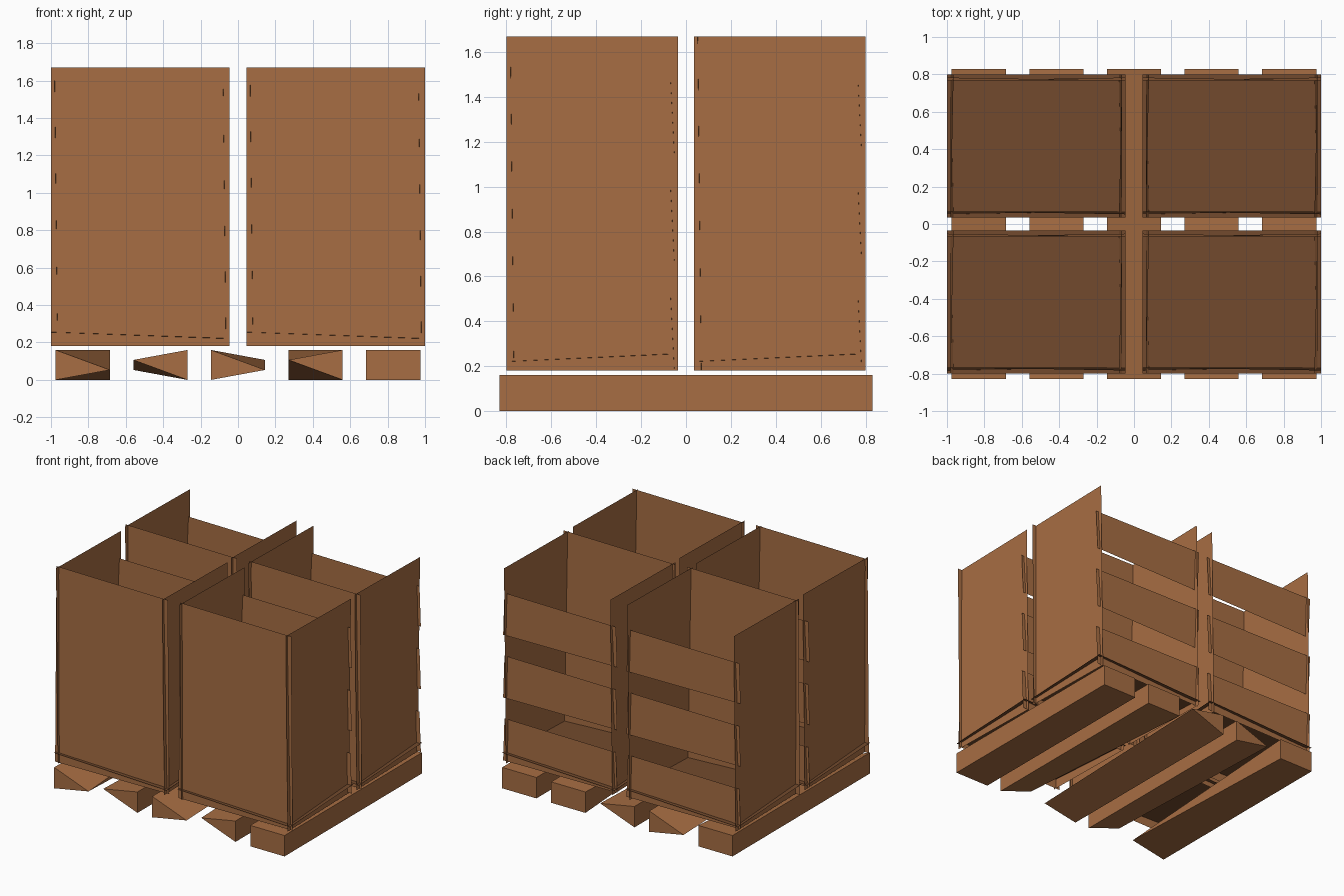
import bpy

if "Cube" in bpy.data.objects:
    bpy.data.objects.remove(bpy.data.objects["Cube"])

# Flat colours
def material(name, rgb):
    m = bpy.data.materials.new(name)
    m.diffuse_color = (*rgb, 1.0)
    m.use_nodes = True
    m.node_tree.nodes["Principled BSDF"].inputs["Base Color"].default_value = m.diffuse_color
    return m

WOOD = material("brown_wood", (0.39, 0.155, 0.056))
DARK = material("shaded_wood", (0.17, 0.068, 0.026))

def mesh_object(name, verts, faces, mat):
    me = bpy.data.meshes.new(name)
    me.from_pydata(verts, [], faces)
    me.validate()
    me.materials.append(mat)
    ob = bpy.data.objects.new(name, me)
    bpy.context.collection.objects.link(ob)
    return ob

def sheet(name, corners, mat=WOOD):
    return mesh_object(name, corners, [(0, 1, 2, 3)], mat)

W, D = 0.955, 0.765          # crate footprint
Z0, Z1 = 0.18, 1.67          # crate wall bottom and top
INX, INY, T = 0.0275, 0.025, 0.008   # wall insets and slight warp

def side_wall(name, x, y, flip):
    c = [(x - T, y, Z1), (x + T, y, Z0), (x - T, y + D, Z0), (x + T, y + D, Z1)]
    return sheet(name, c[::-1] if flip else c)

def cross_board(name, x, y, z0, z1, flip):
    # thin warped board running across the crate
    c = [(x, y + T, z1), (x, y - T, z0), (x + W, y + T, z0), (x + W, y - T, z1)]
    return sheet(name, c[::-1] if flip else c)

def crate(tag, x, y):
    side_wall("left_wall_" + tag, x + INX, y, False)
    side_wall("right_wall_" + tag, x + W - INX, y, True)
    cross_board("front_wall_" + tag, x, y + INY, Z0, Z1, False)
    # three spaced slats on the back
    for i in range(3):
        z = 0.19 + 0.48 * i
        cross_board(f"back_slat_{tag}_{i + 1}", x, y + D - INY, z, z + 0.315, True)
    # warped floor, poking slightly through the walls
    sheet("floor_" + tag, [(x, y, 0.255), (x + W, y, 0.22),
                           (x + W, y + D, 0.255), (x, y + D, 0.22)], DARK)

# Four crates in a two by two block
for i, x in enumerate((-1.0, 0.045)):
    for j, y in enumerate((-0.8, 0.035)):
        crate(("left", "right")[i] + ("_front", "_back")[j], x, y)

# Pallet beams: (bottom, top) heights at front left, front right, back right, back left
H = 0.16
FULL, LOW, HIGH = (0, H), (H / 3, H / 3), (2 * H / 3, 2 * H / 3)
BEAMS = [
    (FULL, LOW, FULL, FULL),
    (HIGH, FULL, FULL, LOW),
    (FULL, LOW, HIGH, FULL),
    (HIGH, FULL, FULL, FULL),
    (FULL, FULL, FULL, FULL),
]
for i, ends in enumerate(BEAMS):
    x = -0.975 + 0.415 * i
    plan = [(x, -0.83), (x + 0.29, -0.83), (x + 0.29, 0.83), (x, 0.83)]
    verts = [(*p, e[k]) for k in (0, 1) for p, e in zip(plan, ends)]
    faces = [(3, 2, 1, 0), (4, 5, 6, 7)]
    faces += [(k, (k + 1) % 4, (k + 1) % 4 + 4, k + 4) for k in range(4)]
    ob = mesh_object(f"pallet_beam_{i + 1}", verts, faces, WOOD)
    # merge the collapsed corners of wedge ends
    import bmesh
    bm = bmesh.new()
    bm.from_mesh(ob.data)
    bmesh.ops.remove_doubles(bm, verts=bm.verts, dist=0.0005)
    bmesh.ops.recalc_face_normals(bm, faces=bm.faces)
    bm.to_mesh(ob.data)
    bm.free()
